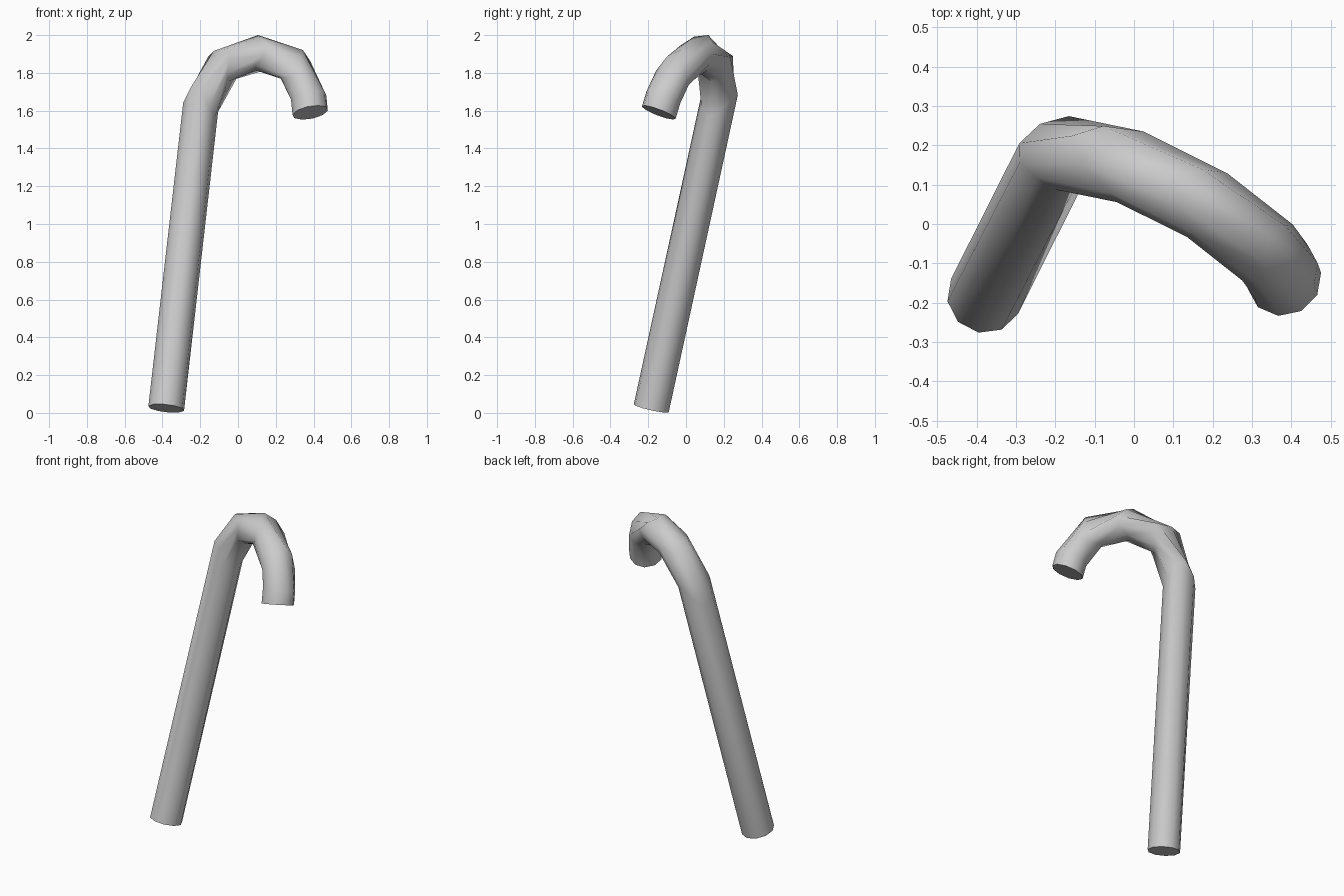
import bpy, bmesh, math
from mathutils import Vector

if "Cube" in bpy.data.objects:
    bpy.data.objects.remove(bpy.data.objects["Cube"])

SIDES, RADIUS = 10, 0.096

# centre line of the cane: foot, then the points round the hook
foot = Vector((-0.38, -0.184, 0.024))
hook = [Vector(p) for p in (
    (-0.207, 0.16, 1.57), (-0.18, 0.183, 1.71), (-0.105, 0.178, 1.82),
    (0.0, 0.142, 1.885), (0.1, 0.095, 1.907), (0.195, 0.043, 1.895),
    (0.285, -0.02, 1.845), (0.345, -0.078, 1.765), (0.374, -0.12, 1.67),
    (0.382, -0.144, 1.59))]

shaft_dir = (hook[0] - foot).normalized()
side = shaft_dir.cross(hook[-1] - hook[0]).normalized()   # normal of the hook plane


def tangent(i):
    if i == 0:
        return (shaft_dir + (hook[1] - hook[0]).normalized()).normalized()
    if i == len(hook) - 1:
        return Vector((0.18, -0.34, -0.92)).normalized()
    return (hook[i + 1] - hook[i - 1]).normalized()


def ring_point(centre, direction, angle):
    across = direction.cross(side).normalized()
    return centre + RADIUS * (math.cos(angle) * across + math.sin(angle) * side)


bm = bmesh.new()
angles = [2 * math.pi * j / SIDES for j in range(SIDES)]
rings = [[bm.verts.new(ring_point(foot, shaft_dir, a)) for a in angles]]

# staggered rings: side corners sit further along the bend than inner and outer ones
for k in range(0, len(hook), 2):
    ring = []
    for a in angles:
        w = math.sin(a) ** 2 if k < len(hook) - 2 else 0
        centre = hook[k].lerp(hook[k + 1], w)
        direction = tangent(k).lerp(tangent(k + 1), w).normalized()
        ring.append(bm.verts.new(ring_point(centre, direction, a)))
    rings.append(ring)
last = len(hook) - 1
rings.append([bm.verts.new(ring_point(hook[last], tangent(last), a)) for a in angles])

# tube walls and end caps
for lower, upper in zip(rings, rings[1:]):
    for j in range(SIDES):
        n = (j + 1) % SIDES
        bm.faces.new((lower[j], lower[n], upper[n], upper[j]))
bm.faces.new(rings[0])
bm.faces.new(rings[-1])
bmesh.ops.recalc_face_normals(bm, faces=bm.faces)

mesh = bpy.data.meshes.new("cane")
bm.to_mesh(mesh)
bm.free()
cane = bpy.data.objects.new("cane", mesh)
bpy.context.collection.objects.link(cane)
bpy.context.view_layer.objects.active = cane
cane.select_set(True)
bpy.ops.object.shade_smooth_by_angle(angle=math.radians(50))
